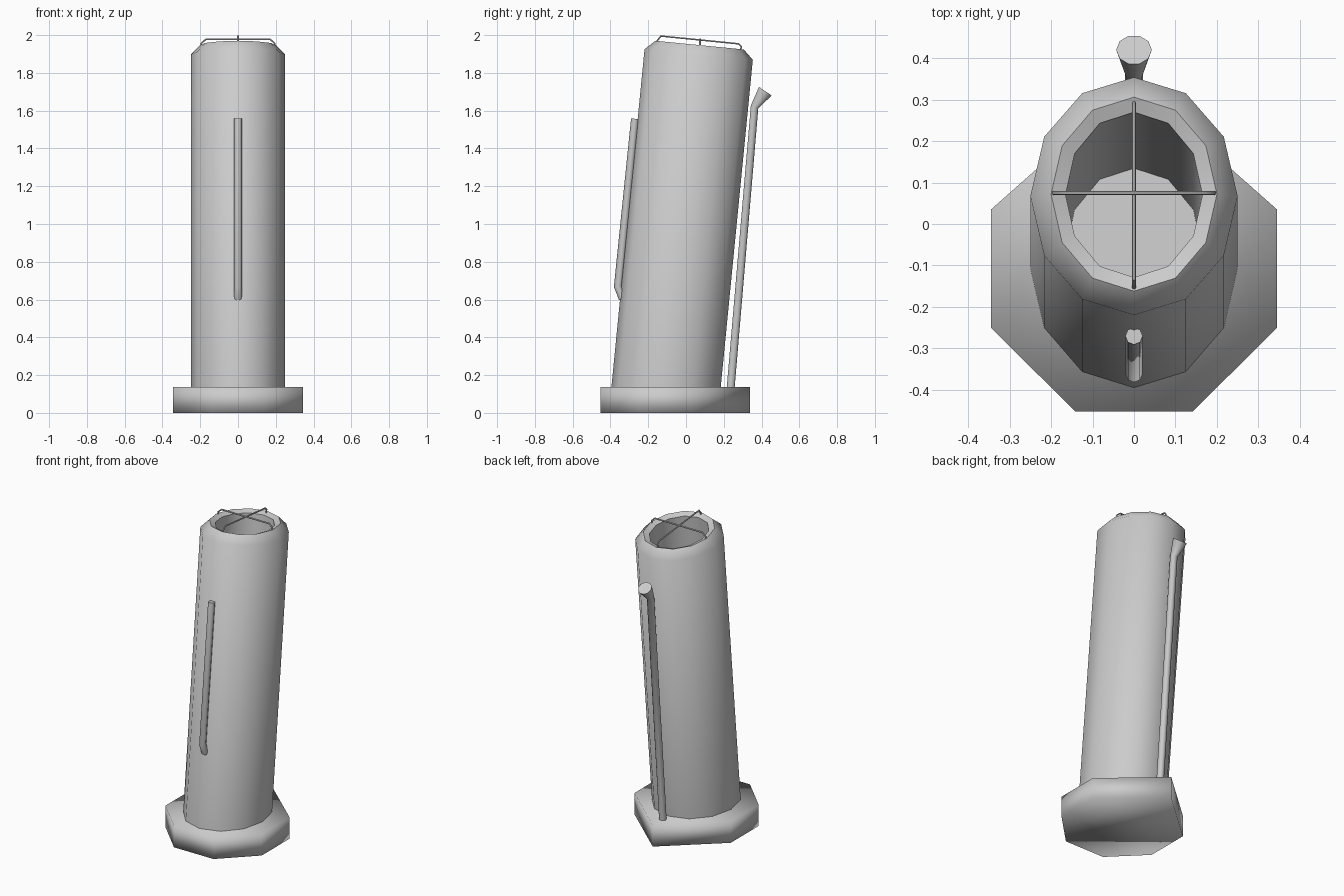
import bpy, bmesh, math
from mathutils import Vector

if "Cube" in bpy.data.objects:
    bpy.data.objects.remove(bpy.data.objects["Cube"])

TILT = math.radians(5.6)
AXIS = Vector((0, math.sin(TILT), math.cos(TILT)))
ACROSS = Vector((0, math.cos(TILT), -math.sin(TILT)))
SIDE = Vector((1, 0, 0))
RIM = Vector((0, 0.072, 1.947))


def finish(name, bm, angle):
    bmesh.ops.recalc_face_normals(bm, faces=bm.faces)
    mesh = bpy.data.meshes.new(name)
    bm.to_mesh(mesh)
    bm.free()
    ob = bpy.data.objects.new(name, mesh)
    bpy.context.collection.objects.link(ob)
    bpy.ops.object.select_all(action='DESELECT')
    ob.select_set(True)
    bpy.context.view_layer.objects.active = ob
    bpy.ops.object.shade_smooth_by_angle(angle=math.radians(angle))
    return ob


def skin_rings(name, rings, angle=50):
    """Bridge a list of point rings and cap both ends."""
    bm = bmesh.new()
    loops = [[bm.verts.new(p) for p in ring] for ring in rings]
    n = len(loops[0])
    for a, b in zip(loops, loops[1:]):
        for i in range(n):
            bm.faces.new((a[i], a[(i + 1) % n], b[(i + 1) % n], b[i]))
    bm.faces.new(loops[0])
    bm.faces.new(loops[-1])
    return finish(name, bm, angle)


def ring(center, u, v, ru, rv, n):
    steps = [2 * math.pi * i / n for i in range(n)]
    return [Vector(center) + u * ru * math.cos(t) + v * rv * math.sin(t) for t in steps]


def rod(name, path, radii, n=8):
    """Round rod along a planar path, with one radius per point."""
    pts = [Vector(p) for p in path]
    flat = Vector((0, 1, 0)) if all(p.y == pts[0].y for p in pts) else SIDE
    rings = []
    for i, p in enumerate(pts):
        dirs = []
        if i > 0:
            dirs.append((p - pts[i - 1]).normalized())
        if i < len(pts) - 1:
            dirs.append((pts[i + 1] - p).normalized())
        d = sum(dirs, Vector()).normalized()
        rings.append(ring(p, flat, d.cross(flat), radii[i], radii[i], n))
    return skin_rings(name, rings)


# Leaning oval tube: (x radius, y radius, distance along axis from rim)
profile = [(0.25, 0.288, -1.89), (0.25, 0.288, -0.05), (0.20, 0.235, 0.0),
           (0.165, 0.20, -0.015), (0.165, 0.20, -1.40)]
skin_rings("tube", [ring(RIM + AXIS * s, SIDE, ACROSS, rx, ry, 12)
                    for rx, ry, s in profile], 60)

# Base slab with a pointed back
outline = [(0.345, 0.035), (0, 0.34), (-0.345, 0.035), (-0.345, -0.25),
           (-0.142, -0.452), (0.142, -0.452), (0.345, -0.25)]
skin_rings("base", [[(x, y, z) for x, y in outline] for z in (0, 0.138)], 180)

# Front bar, turned in at its lower end
rod("front_bar", [(0, -0.27, 1.557), (0, -0.361, 0.67), (0, -0.335, 0.605)],
    [0.021] * 3)

# Rear pipe ending in a flared mouth
rod("rear_pipe", [(0, 0.232, 0.08), (0, 0.363, 1.62), (0, 0.42, 1.703)],
    [0.022, 0.022, 0.043], 10)

# Crossed wires over the opening
rod("wire_lengthwise", [(0, -0.153, 1.955), (0, -0.153, 1.97), (0, -0.133, 1.995),
                        (0, 0.278, 1.954), (0, 0.292, 1.94), (0, 0.290, 1.92)],
    [0.005] * 6, 6)
rod("wire_crosswise", [(-0.194, 0.075, 1.94), (-0.194, 0.075, 1.957),
                       (-0.17, 0.075, 1.978), (0.17, 0.075, 1.978),
                       (0.194, 0.075, 1.957), (0.194, 0.075, 1.94)],
    [0.005] * 6, 6)
